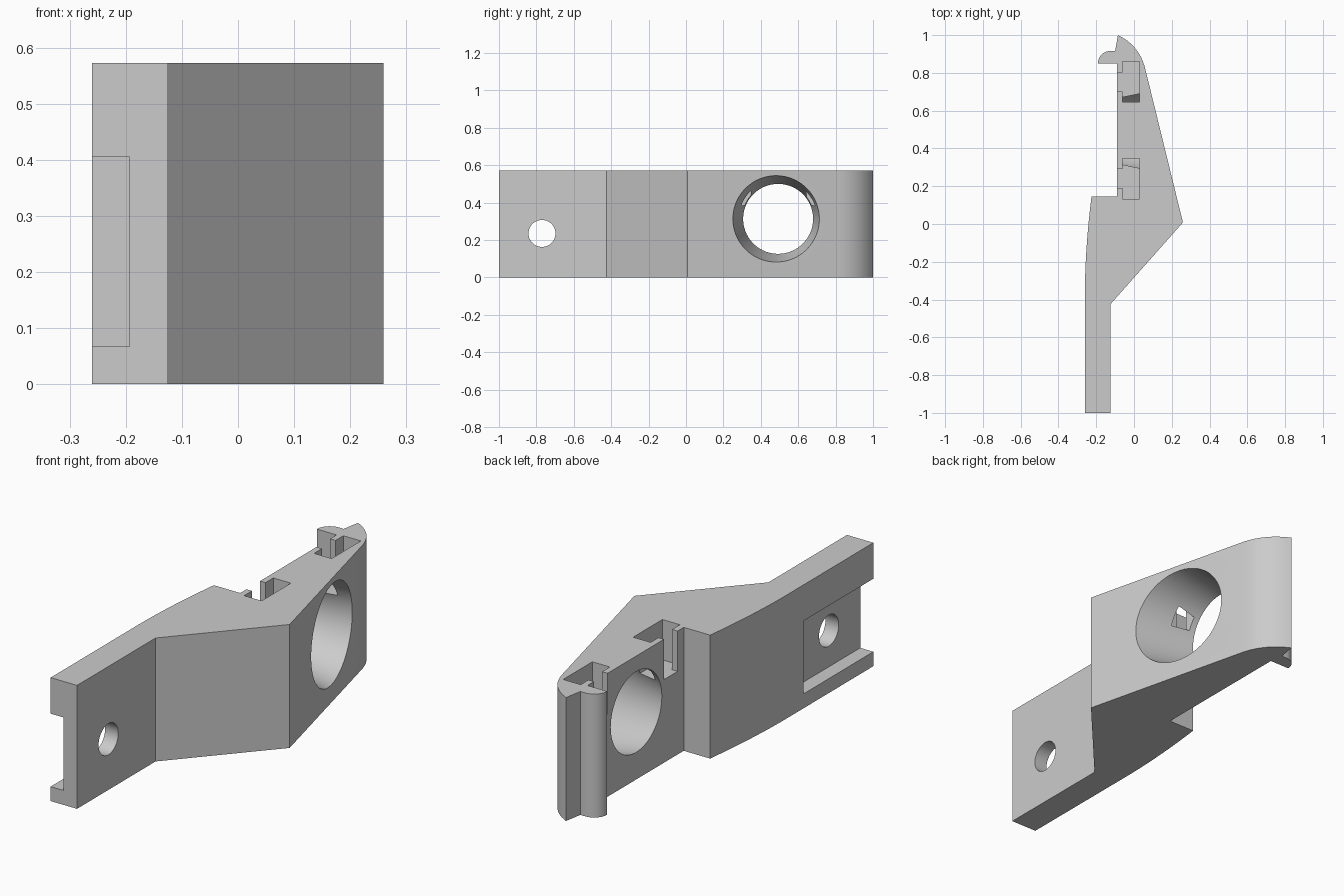
import bpy, bmesh, math
from mathutils import Vector, Matrix

cube = bpy.data.objects.get("Cube")
if cube:
    bpy.data.objects.remove(cube, do_unlink=True)

HEIGHT = 0.572

grey = bpy.data.materials.new("light grey")
grey.use_nodes = True
colour = (0.6, 0.6, 0.6, 1)
grey.diffuse_color = colour
grey.node_tree.nodes["Principled BSDF"].inputs["Base Color"].default_value = colour


def bezier(a, b, c, n=12):
    a, b, c = Vector(a), Vector(b), Vector(c)
    return [tuple(a * (1 - t) ** 2 + b * 2 * t * (1 - t) + c * t * t)
            for t in (i / n for i in range(n + 1))]


def make_object(name, bm):
    bmesh.ops.recalc_face_normals(bm, faces=bm.faces)
    mesh = bpy.data.meshes.new(name)
    bm.to_mesh(mesh)
    bm.free()
    mesh.materials.append(grey)
    obj = bpy.data.objects.new(name, mesh)
    bpy.context.collection.objects.link(obj)
    return obj


def prism(name, outline, z0, z1):
    bm = bmesh.new()
    face = bm.faces.new([bm.verts.new((x, y, z0)) for x, y in outline])
    ext = bmesh.ops.extrude_face_region(bm, geom=[face])
    top = [v for v in ext["geom"] if isinstance(v, bmesh.types.BMVert)]
    bmesh.ops.translate(bm, verts=top, vec=(0, 0, z1 - z0))
    return make_object(name, bm)


def bore(name, x0, x1, r0, r1, y, z):
    bm = bmesh.new()
    turn = Matrix.Translation(((x0 + x1) / 2, y, z)) @ Matrix.Rotation(math.pi / 2, 4, "Y")
    bmesh.ops.create_cone(bm, cap_ends=True, segments=72, radius1=r0, radius2=r1,
                          depth=x1 - x0, matrix=turn)
    return make_object(name, bm)


# Bracket outline: front plate, angled nose, rounded tip, hook, back step
hook = [(-0.125 + 0.066 * math.cos(a), 0.85 + 0.066 * math.sin(a))
        for a in (math.pi / 2 * (1 + i / 10) for i in range(11))]
outline = [(-0.26, -1), (-0.125, -1), (-0.125, -0.425), (0.259, 0.008)]
outline += bezier((0.06, 0.82), (0.03, 0.945), (-0.085, 1.0))
outline += [(-0.10, 0.916)] + hook + [(-0.09, 0.85), (-0.09, 0.145)]
outline += bezier((-0.225, 0.145), (-0.258, -0.12), (-0.26, -0.35))
bracket = prism("bracket_body", outline, 0, HEIGHT)

# Bores and the rectangular recess behind the front plate
cutters = [
    bore("tapered_bore_cutter", -0.14, 0.36, 0.1775, 0.2725, 0.4925, 0.313),
    bore("screw_hole_cutter", -0.4, 0.0, 0.072, 0.072, -0.77, 0.235),
    prism("recess_cutter", [(-0.4, -1.2), (-0.193, -1.2), (-0.193, -0.49), (-0.4, -0.49)],
          0.067, 0.405),
]

# T-shaped slots open at the top and through the back wall
for i, y in enumerate((0.24, 0.7525)):
    half = [(0.028, 0.107), (-0.062, 0.107), (-0.062, 0.05), (-0.11, 0.05)]
    tee = [(x, y + d) for x, d in half] + [(x, y - d) for x, d in reversed(half)]
    cutters.append(prism(f"slot_cutter_{i + 1}", tee, 0.385, 0.7))

for cutter in cutters:
    cutter.hide_render = True
    cutter.hide_viewport = True
    mod = bracket.modifiers.new(cutter.name, "BOOLEAN")
    mod.operation = "DIFFERENCE"
    mod.solver = "EXACT"
    mod.object = cutter

# Bake the cuts, then remove the cutters
bpy.context.view_layer.update()
graph = bpy.context.evaluated_depsgraph_get()
bracket_mesh = bpy.data.meshes.new_from_object(bracket.evaluated_get(graph))
bracket.modifiers.clear()
bracket.data = bracket_mesh
for cutter in cutters:
    bpy.data.objects.remove(cutter, do_unlink=True)

bpy.ops.object.select_all(action="DESELECT")
bracket.select_set(True)
bpy.context.view_layer.objects.active = bracket
bpy.ops.object.shade_smooth_by_angle(angle=math.radians(25))
